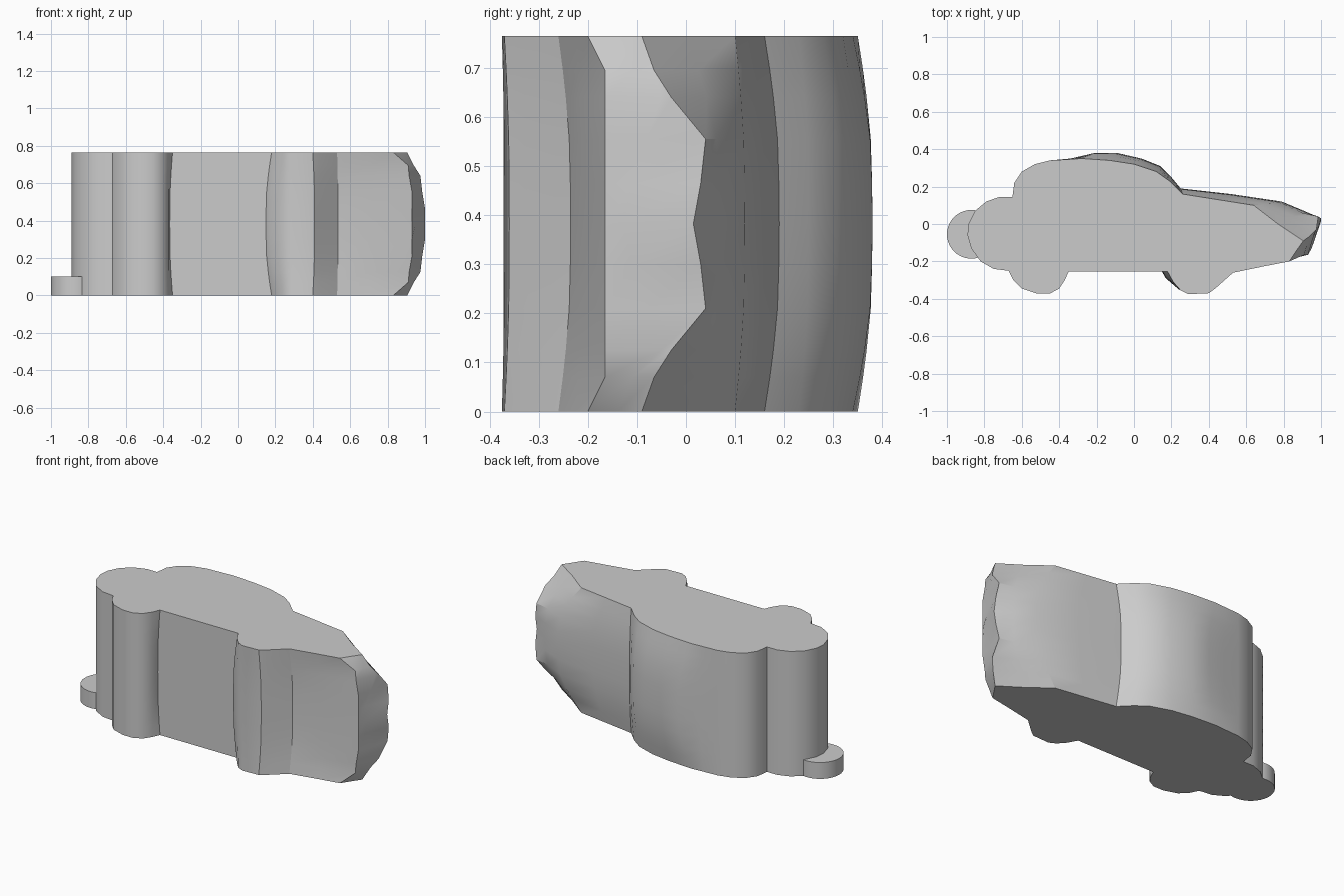
import bpy
import bmesh

cube = bpy.data.objects.get("Cube")
if cube:
    bpy.data.objects.remove(cube, do_unlink=True)

HEIGHT = 0.765

grey = bpy.data.materials.new("plain grey")
grey.use_nodes = True
colour = (0.6, 0.6, 0.6, 1)
grey.diffuse_color = colour
grey.node_tree.nodes["Principled BSDF"].inputs["Base Color"].default_value = colour


def finish(mesh_builder, name, angle):
    """Turn a bmesh into a named, shaded object."""
    bmesh.ops.recalc_face_normals(mesh_builder, faces=mesh_builder.faces)
    mesh = bpy.data.meshes.new(name)
    mesh_builder.to_mesh(mesh)
    mesh_builder.free()
    mesh.materials.append(grey)
    obj = bpy.data.objects.new(name, mesh)
    bpy.context.collection.objects.link(obj)
    bpy.ops.object.select_all(action='DESELECT')
    bpy.context.view_layer.objects.active = obj
    obj.select_set(True)
    bpy.ops.object.shade_smooth_by_angle(angle=angle)
    return obj


def still(points):
    """Outline points that do not bulge between the two ends."""
    return [(point, point) for point in points]


# Car outline, counter-clockwise: (point at the flat ends, point at mid height)
hood = [((.77, .00), (.91, .07)), ((.64, .10), (.79, .12)),
        ((.45, .13), (.52, .16)), ((.26, .16), (.25, .19))]
roof = [((.19, .23), (.20, .25)), ((.12, .28), (.14, .31)),
        ((0, .32), (.04, .35)), ((-.13, .34), (-.09, .38)),
        ((-.28, .35), (-.21, .38)), ((-.36, .345), (-.34, .35))]
back_window = still([(-.45, .34), (-.53, .32), (-.6, .28),
                     (-.64, .22), (-.65, .145)])
trunk = still([(-.72, .145), (-.79, .12), (-.85, .07), (-.885, 0),
               (-.89, -.06), (-.87, -.13), (-.82, -.2), (-.75, -.24)])
rear_wheel = still([(-.67, -.25), (-.645, -.3), (-.6, -.345), (-.52, -.372),
                    (-.45, -.372), (-.4, -.345), (-.37, -.3)])
belly = [((-.35, -.255), (-.365, -.255)), ((.18, -.255), (.15, -.255))]
front_wheel = [((.21, -.31), (.17, -.29)), ((.25, -.355), (.24, -.35)),
               ((.29, -.375), (.29, -.37)), ((.4, -.37), (.41, -.36)),
               ((.44, -.34), (.45, -.32)), ((.53, -.26), (.535, -.235))]
bumper = [((.7, -.225), (.71, -.21))]
outline = (hood + roof + back_window + trunk + rear_wheel
           + belly + front_wheel + bumper)

# Nose facets at each level: height, bulge, then lower, middle and upper corner
levels = [
    (0, 0, (.83, -.2), (.87, -.14), (.905, -.09)),
    (.07, .36, (.91, -.165), (.925, -.11), (.94, -.065)),
    (.125, .6, (.915, -.165), (.965, -.05), (.975, -.03)),
    (.21, .88, (.93, -.165), (.955, -.08), (.985, .04)),
    (.3, .97, (.93, -.165), (.94, -.11), (1, .03)),
    (HEIGHT / 2, 1, (.93, -.165), (.95, -.13), (1, .015)),
]
levels += [(HEIGHT - level[0], *level[1:]) for level in reversed(levels[:-1])]

# Car body, lofted between the levels
bm = bmesh.new()
rings = []
for z, bulge, *nose in levels:
    ring = list(nose)
    for end, middle in outline:
        ring.append([a + (b - a) * bulge for a, b in zip(end, middle)])
    rings.append([bm.verts.new((x, y, z)) for x, y in ring])
for low, high in zip(rings, rings[1:]):
    for i in range(len(low)):
        bm.faces.new((low[i - 1], low[i], high[i], high[i - 1]))
bm.faces.new(rings[0][::-1])
bm.faces.new(rings[-1])
finish(bm, "car_body", 0.5)

# Small round tab at the rear
tab = bmesh.new()
bmesh.ops.create_cone(tab, cap_ends=True, segments=40,
                      radius1=.13, radius2=.13, depth=.1)
bmesh.ops.translate(tab, verts=tab.verts, vec=(-.87, -.055, .05))
finish(tab, "round_tab", 0.5)
